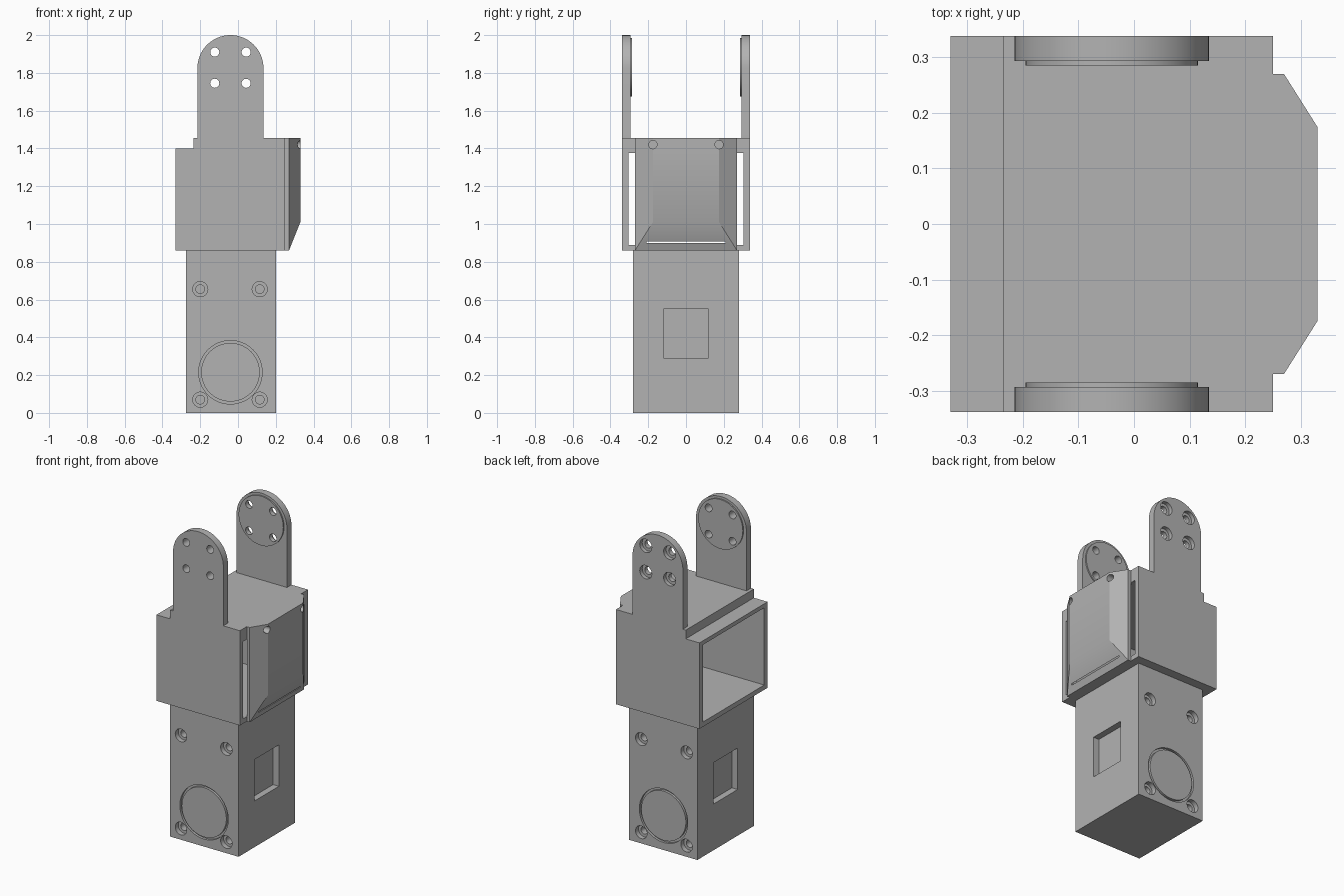
import bpy, bmesh, math
from mathutils import Vector

default = bpy.data.objects.get("Cube")
if default:
    bpy.data.objects.remove(default, do_unlink=True)

grey = bpy.data.materials.new("light_grey")
grey.use_nodes = True
COLOUR = (0.45, 0.45, 0.45, 1)
grey.diffuse_color = COLOUR
grey.node_tree.nodes["Principled BSDF"].inputs["Base Color"].default_value = COLOUR

CX = -0.04  # shared centre line of the body and arms


def finish(name, bm):
    bmesh.ops.recalc_face_normals(bm, faces=bm.faces)
    mesh = bpy.data.meshes.new(name)
    bm.to_mesh(mesh)
    bm.free()
    mesh.materials.append(grey)
    obj = bpy.data.objects.new(name, mesh)
    bpy.context.collection.objects.link(obj)
    return obj


def box(name, x, y, z):
    bm = bmesh.new()
    bmesh.ops.create_cube(bm, size=1)
    for v in bm.verts:
        v.co = Vector([lo + (c + 0.5) * (hi - lo) for c, (lo, hi) in zip(v.co, (x, y, z))])
    return finish(name, bm)


def prism(name, outline, y0, y1):
    """Extrude an x-z outline from y0 to y1."""
    bm = bmesh.new()
    face = bm.faces.new([bm.verts.new((x, y0, z)) for x, z in outline])
    ext = bmesh.ops.extrude_face_region(bm, geom=[face])["geom"]
    verts = [g for g in ext if isinstance(g, bmesh.types.BMVert)]
    bmesh.ops.translate(bm, verts=verts, vec=(0, y1 - y0, 0))
    return finish(name, bm)


def disc(name, x, z, r, y0, y1, n=32):
    ring = [math.tau * i / n for i in range(n)]
    return prism(name, [(x + r * math.cos(a), z + r * math.sin(a)) for a in ring], y0, y1)


def cut(obj, cutter):
    cutter.hide_render = True
    mod = obj.modifiers.new("cut", 'BOOLEAN')
    mod.operation = 'DIFFERENCE'
    mod.solver = 'EXACT'
    mod.object = cutter
    bpy.context.view_layer.objects.active = obj
    bpy.ops.object.modifier_apply(modifier=mod.name)
    bpy.data.objects.remove(cutter, do_unlink=True)


def smooth(obj):
    bpy.ops.object.select_all(action='DESELECT')
    obj.select_set(True)
    bpy.context.view_layer.objects.active = obj
    bpy.ops.object.shade_smooth_by_angle(angle=math.radians(25))


# Lower body with square side recesses
body = box("lower_body", (-0.275, 0.2), (-0.28, 0.28), (0, 0.86))
for x in ((-0.3, -0.235), (0.16, 0.3)):
    cut(body, box("recess", x, (-0.12, 0.12), (0.29, 0.55)))

# Stepped screw holes and ring grooves on the front and back faces
for s in (-1, 1):
    for x in (-0.2, 0.115):
        for z in (0.07, 0.655):
            cut(body, disc("counterbore", x, z, 0.04, s * 0.25, s * 0.3))
            cut(body, disc("screw_hole", x, z, 0.023, s * 0.2, s * 0.3, 24))
    cut(body, disc("groove", CX, 0.215, 0.168, s * 0.265, s * 0.3, 64))
    smooth(disc("round_cap_" + ("front" if s < 0 else "back"), CX, 0.215, 0.155,
                s * 0.26, s * 0.28, 64))
smooth(body)

# Upper housing: stepped block hollowed from side to side
housing = prism("upper_housing", [(-0.33, 0.86), (0.25, 0.86), (0.25, 1.455),
                                  (-0.235, 1.455), (-0.235, 1.4), (-0.33, 1.4)], -0.338, 0.338)
cut(housing, box("tunnel", (-0.5, 0.5), (-0.305, 0.305), (0.89, 1.375)))

# Chamfered side cover, hollow behind
bm = bmesh.new()
for x, y, z in ((0.25, 0.27, 0.86), (0.27, 0.27, 0.86), (0.33, 0.175, 1.01)):
    for s in (-1, 1):
        bm.verts.new((x, s * y, z))
        bm.verts.new((x, s * y, 1.455))
bmesh.ops.convex_hull(bm, input=bm.verts)
bmesh.ops.dissolve_limit(bm, angle_limit=0.01, verts=bm.verts, edges=bm.edges)
cover = finish("side_cover", bm)
cut(cover, box("pocket", (0.2, 0.289), (-0.21, 0.21), (0.9, 1.375)))
for s in (-1, 1):
    hole = disc("cover_hole", 0, 0, 0.022, 0.285, 0.4, 24)
    hole.rotation_euler.z = -math.pi / 2
    hole.location = (0, s * 0.175, 1.42)
    bpy.context.view_layer.update()
    cut(cover, hole)
smooth(cover)

# Fork arms with rounded tops, inner bosses and four holes each
arc = [math.pi * i / 32 for i in range(33)]
outline = [(CX - 0.175, 1.455), (CX + 0.175, 1.455)]
outline += [(CX + 0.175 * math.cos(a), 1.825 + 0.175 * math.sin(a)) for a in arc]
for s, side in ((-1, "front"), (1, "back")):
    arm = prism(side + "_arm", outline, s * 0.293, s * 0.338)
    boss = disc(side + "_arm_boss", CX, 1.83, 0.155, s * 0.285, s * 0.293, 64)
    for x in (-0.123, 0.043):
        for z in (1.745, 1.91):
            for part in (arm, boss):
                cut(part, disc("arm_hole", x, z, 0.024, s * 0.2, s * 0.4, 24))
            if s > 0:
                cut(arm, disc("arm_counterbore", x, z, 0.042, 0.313, 0.4))
    smooth(arm)
    smooth(boss)
